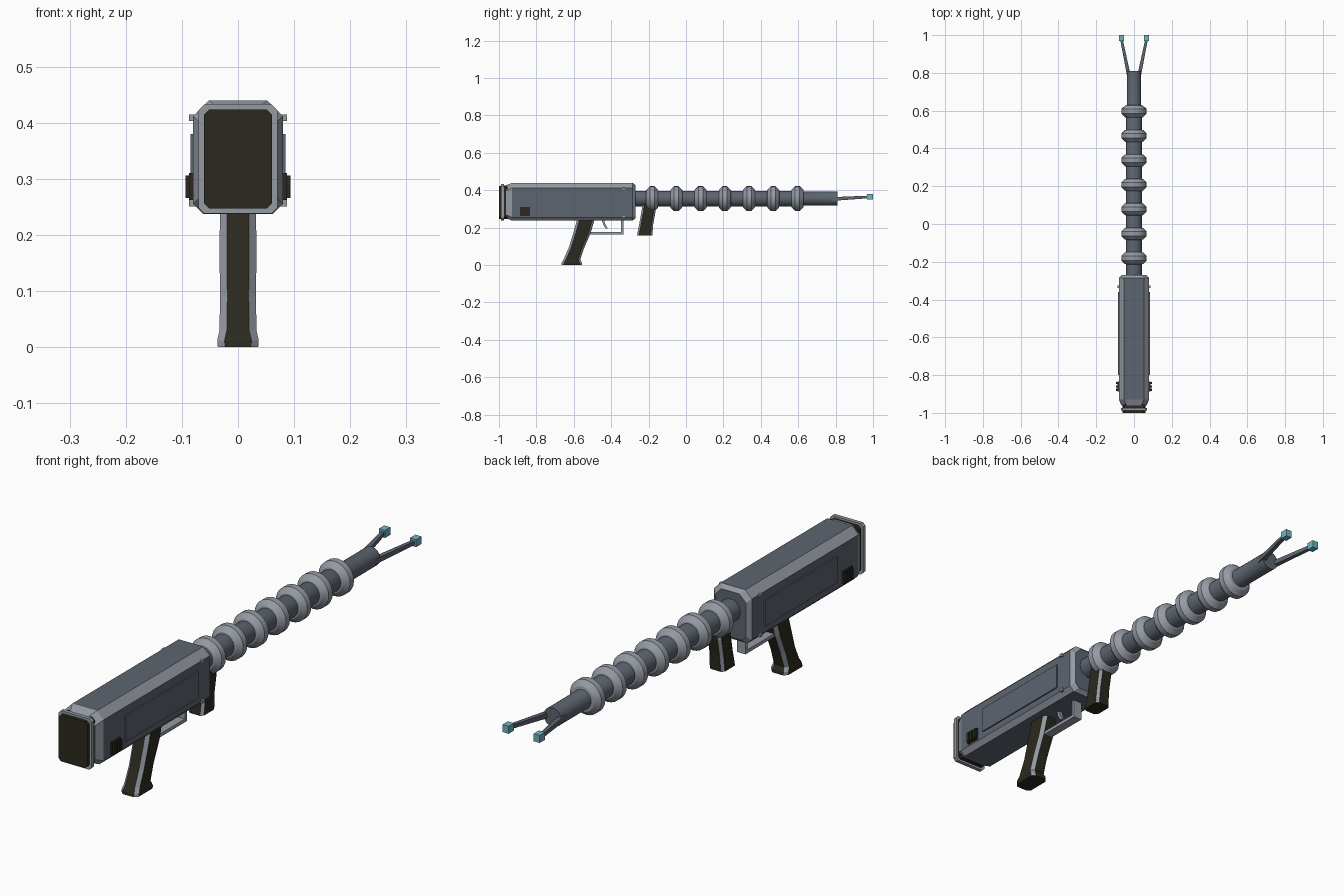
import bpy, bmesh, math
from mathutils import Vector

if "Cube" in bpy.data.objects:
    bpy.data.objects.remove(bpy.data.objects["Cube"])


def mat(name, c):
    m = bpy.data.materials.new(name)
    m.diffuse_color = (*c, 1)
    m.use_nodes = True
    m.node_tree.nodes["Principled BSDF"].inputs["Base Color"].default_value = m.diffuse_color
    return m


GUN = mat("gunmetal", (0.11, 0.13, 0.16))
STEEL = mat("light steel", (0.30, 0.325, 0.37))
DARK = mat("dark grip", (0.024, 0.022, 0.013))
TEAL = mat("teal tip", (0.17, 0.46, 0.52))
BZ = 0.355  # barrel axis height


def loft(name, rings, mats, rule):
    """Skin closed rings; rule(band, side) gives material slot, caps use slot 0."""
    bm = bmesh.new()
    vs = [[bm.verts.new(p) for p in r] for r in rings]
    n = len(rings[0])
    for b in range(len(vs) - 1):
        for i in range(n):
            j = (i + 1) % n
            f = bm.faces.new((vs[b][i], vs[b][j], vs[b + 1][j], vs[b + 1][i]))
            f.material_index = rule(b, i)
    bm.faces.new(vs[0])
    bm.faces.new(vs[-1])
    bmesh.ops.recalc_face_normals(bm, faces=bm.faces)
    me = bpy.data.meshes.new(name)
    bm.to_mesh(me)
    bm.free()
    for m in mats:
        me.materials.append(m)
    ob = bpy.data.objects.new(name, me)
    bpy.context.collection.objects.link(ob)
    return ob


def octagon(x, lo, hi, clo, chi):
    """Chamfered rectangle; odd sides are the chamfers."""
    return [(-x + clo, lo), (x - clo, lo), (x, lo + clo), (x, hi - chi),
            (x - chi, hi), (-x + chi, hi), (-x, hi - chi), (-x, lo + clo)]


def box(name, x, y, z, m):
    ring = [(x[0], z[0]), (x[1], z[0]), (x[1], z[1]), (x[0], z[1])]
    return loft(name, [[(a, yy, b) for a, b in ring] for yy in y], [m], lambda b, i: 0)


def lathe(name, profile, m, n=24):
    rings = [[(r * math.cos(2 * math.pi * i / n), y, BZ + r * math.sin(2 * math.pi * i / n))
              for i in range(n)] for y, r in profile]
    ob = loft(name, rings, [m], lambda b, i: 0)
    bpy.ops.object.select_all(action='DESELECT')
    bpy.context.view_layer.objects.active = ob
    ob.select_set(True)
    bpy.ops.object.shade_smooth_by_angle(angle=math.radians(30))
    return ob


# Receiver body with light chamfers and tapered ends
rings = []
for y, d in [(-0.962, 0.014), (-0.93, 0), (-0.285, 0), (-0.27, 0.014)]:
    rings.append([(a, y, b) for a, b in octagon(0.08 - d, 0.237 + d, 0.44 - d, 0.018, 0.028)])
loft("receiver_body", rings, [GUN, STEEL], lambda b, i: 1 if b != 1 or i % 2 else 0)

# Butt: inner steel rim, dark neck, steel rim, dark pad
for name, y0, y1, d, m in [("butt_neck", -0.975, -0.955, 0.008, DARK),
                           ("butt_rim", -0.988, -0.973, 0.0, STEEL),
                           ("butt_pad", -1.0, -0.986, 0.009, DARK)]:
    r = octagon(0.07 - d, 0.238 + d, 0.433 - d, 0.01, 0.01)
    loft(name, [[(a, y, b) for a, b in r] for y in (y0, y1)], [m], lambda b, i: 0)

# Side plates, studs and ridged latches on both sides
for s, tag in ((1, "right"), (-1, "left")):
    def span(a, b):
        return sorted((s * a, s * b))
    box("side_plate_" + tag, span(0.07, 0.085), (-0.80, -0.36), (0.28, 0.38), GUN)
    for k, z in (("upper", 0.409), ("lower", 0.257)):
        box(f"{k}_stud_{tag}", span(0.07, 0.087), (-0.34, -0.325), (z - 0.006, z + 0.006), STEEL)
    box("latch_base_" + tag, span(0.07, 0.087), (-0.887, -0.833), (0.262, 0.31), DARK)
    for i in range(3):
        y = -0.883 + i * 0.018
        box(f"latch_ridge_{i}_{tag}", span(0.08, 0.094), (y, y + 0.011), (0.266, 0.306), DARK)


# Grips: stacked chamfered sections (back y, front y, z, half width)
def grip(name, secs, c):
    rings = [[(a, b, z) for a, b in octagon(x, y0, y1, c, c)] for y0, y1, z, x in secs]
    loft(name, rings, [DARK, STEEL], lambda b, i: i % 2)


grip("rear_grip", [(-0.58, -0.487, 0.25, 0.032), (-0.603, -0.51, 0.17, 0.033),
                   (-0.628, -0.545, 0.09, 0.032), (-0.655, -0.565, 0.03, 0.033),
                   (-0.665, -0.556, 0.012, 0.037), (-0.667, -0.556, 0.0, 0.036)], 0.013)
grip("fore_grip", [(-0.233, -0.165, 0.33, 0.026), (-0.238, -0.163, 0.285, 0.03),
                   (-0.25, -0.175, 0.22, 0.03), (-0.262, -0.18, 0.157, 0.032)], 0.01)

# Trigger guard and curved trigger
box("guard_bar", (-0.018, 0.018), (-0.515, -0.335), (0.164, 0.177), STEEL)
box("guard_post", (-0.018, 0.018), (-0.348, -0.335), (0.165, 0.245), STEEL)
tr = [(-0.445, 0.245), (-0.438, 0.22), (-0.43, 0.205), (-0.424, 0.196)]
loft("trigger", [[(-0.008, y - 0.006, z), (0.008, y - 0.006, z), (0.008, y + 0.006, z),
                  (-0.008, y + 0.006, z)] for y, z in tr], [STEEL], lambda b, i: 0)

# Barrel and seven ring fins
lathe("barrel", [(-0.29, 0.042), (0.615, 0.042), (0.63, 0.037), (0.81, 0.037)], GUN)
for k in range(7):
    y = -0.181 + k * 0.1295
    lathe(f"barrel_ring_{k}", [(y - 0.033, 0.038), (y - 0.031, 0.048), (y - 0.012, 0.067),
                               (y + 0.012, 0.067), (y + 0.031, 0.048), (y + 0.033, 0.038)], STEEL)

# Forked prongs with teal tips
for s, tag in ((1, "right"), (-1, "left")):
    rings = []
    for x, y, z, h in [(0.026, 0.78, 0.353, 0.01), (0.066, 0.975, 0.364, 0.007)]:
        rings.append([(s * x + h * a, y, z + h * b) for a, b in ((-1, -1), (1, -1), (1, 1), (-1, 1))])
    loft("prong_" + tag, rings, [GUN], lambda b, i: 0)
    box("prong_tip_" + tag, sorted((s * 0.053, s * 0.079)), (0.968, 1.0), (0.35, 0.379), TEAL)
